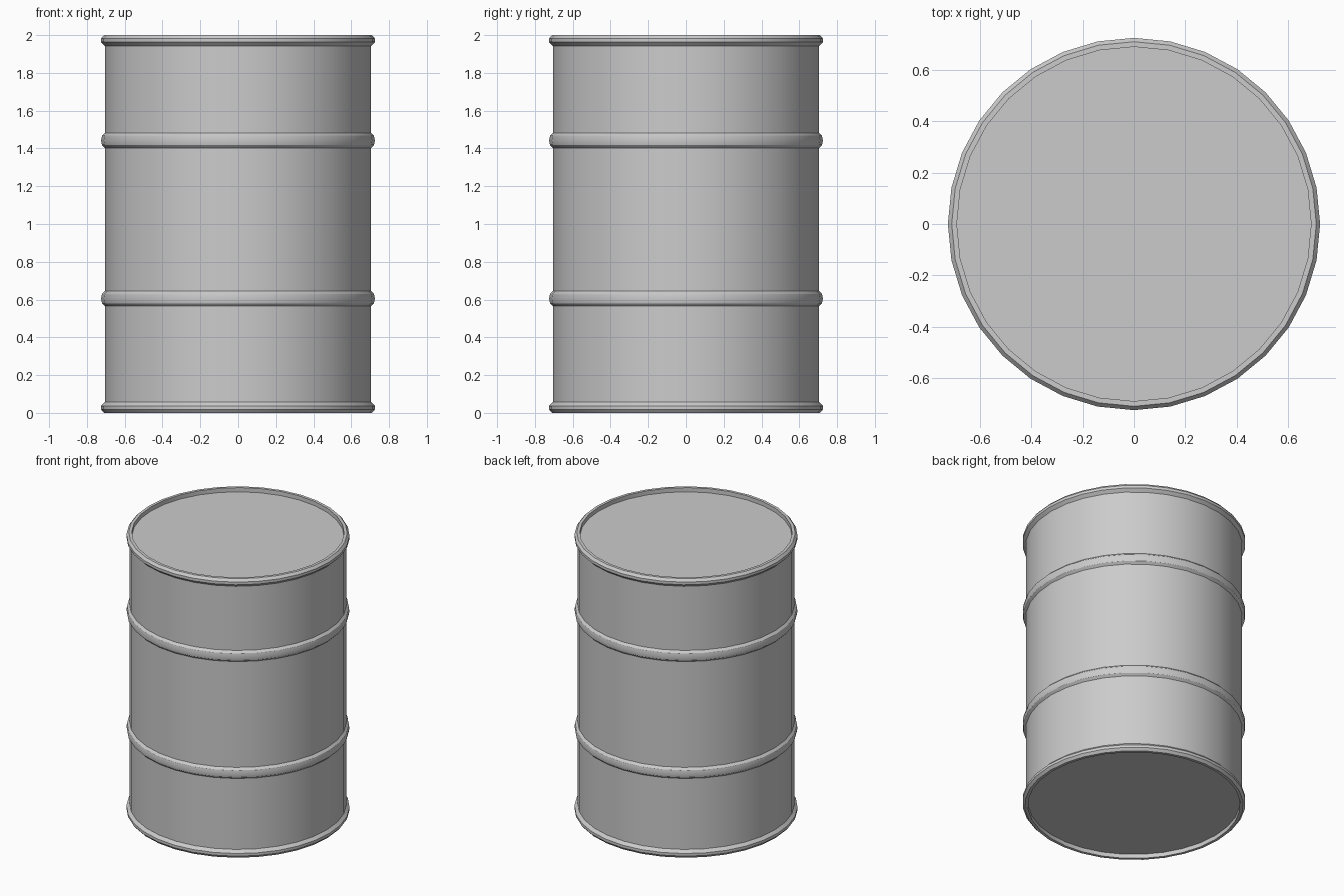
import bpy
import bmesh
import math

cube = bpy.data.objects.get("Cube")
if cube:
    bpy.data.objects.remove(cube, do_unlink=True)

SIDES = 32
WALL = 0.705   # body radius
LIP = 0.69     # inner radius of the rims
BULGE = 0.725  # widest radius of ribs and rims

steel = bpy.data.materials.new("grey_steel")
steel.use_nodes = True
steel.diffuse_color = (0.6, 0.6, 0.6, 1)
steel.node_tree.nodes["Principled BSDF"].inputs["Base Color"].default_value = (0.6, 0.6, 0.6, 1)


def finish(name, bm):
    """Turn a bmesh into a smooth-shaded steel object."""
    bmesh.ops.recalc_face_normals(bm, faces=bm.faces)
    mesh = bpy.data.meshes.new(name)
    bm.to_mesh(mesh)
    bm.free()
    mesh.materials.append(steel)
    obj = bpy.data.objects.new(name, mesh)
    bpy.context.collection.objects.link(obj)
    bpy.ops.object.select_all(action='DESELECT')
    obj.select_set(True)
    bpy.context.view_layer.objects.active = obj
    bpy.ops.object.shade_smooth_by_angle(angle=math.radians(30))


def rib(z):
    """Rounded rolling hoop centred on height z."""
    return [(WALL, z - 0.04), (0.72, z - 0.025), (BULGE, z),
            (0.72, z + 0.025), (WALL, z + 0.04)]


# Rim outline as (radius, distance from the drum's end), lid to wall
rim = [(0, 0.03), (LIP, 0.03), (LIP, 0), (0.71, 0),
       (BULGE, 0.018), (BULGE, 0.037), (WALL, 0.057)]

# Whole drum outline from the bottom centre to the top centre
profile = (rim + rib(0.605) + rib(1.443)
           + [(r, 2 - d) for r, d in reversed(rim)])

# Drum: outline revolved around the vertical axis
bm = bmesh.new()
verts = [bm.verts.new((r, 0, z)) for r, z in profile]
edges = [bm.edges.new(pair) for pair in zip(verts, verts[1:])]
bmesh.ops.spin(bm, geom=verts + edges, cent=(0, 0, 0), axis=(0, 0, 1),
               angle=math.tau, steps=SIDES)
bmesh.ops.remove_doubles(bm, verts=bm.verts, dist=0.0005)

# Merge the lid wedges into single flat discs
hubs = [v for v in bm.verts if v.co.xy.length < 0.001]
bmesh.ops.dissolve_verts(bm, verts=hubs)
finish("steel_drum", bm)
